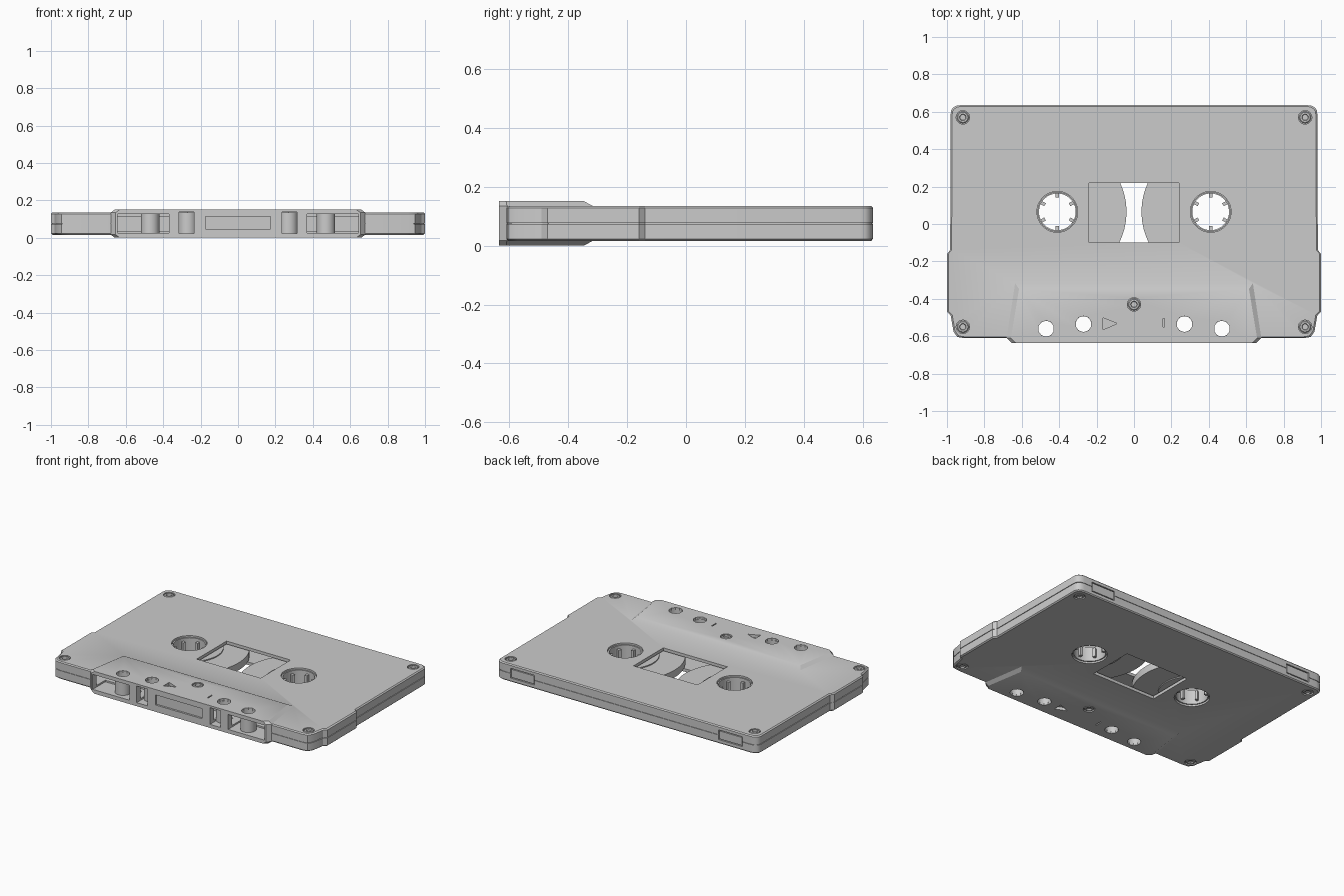
import bpy, bmesh, math

if "Cube" in bpy.data.objects:
    bpy.data.objects.remove(bpy.data.objects["Cube"])

C = 0.0765        # mid height of the seam
HB, HH = 0.0595, 0.0755   # half thickness of the body and of the thick head section
HUBX, HUBY = 0.41, 0.065


def finish(name, bm):
    bmesh.ops.recalc_face_normals(bm, faces=bm.faces)
    me = bpy.data.meshes.new(name)
    bm.to_mesh(me)
    bm.free()
    ob = bpy.data.objects.new(name, me)
    bpy.context.collection.objects.link(ob)
    return ob


def stack(name, outline, levels, pivot=(0, 0)):
    """Loft an outline through levels of (z, x scale, y scale) about a pivot."""
    bm = bmesh.new()
    px, py = pivot
    rings = [[bm.verts.new((px + (x - px) * sx, py + (y - py) * sy, z)) for x, y in outline]
             for z, sx, sy in levels]
    n = len(outline)
    for a, b in zip(rings, rings[1:]):
        for i in range(n):
            bm.faces.new((a[i], a[(i + 1) % n], b[(i + 1) % n], b[i]))
    bm.faces.new(rings[0][::-1])
    bm.faces.new(rings[-1])
    return finish(name, bm)


def circle(x, y, r, n):
    return [(x + r * math.cos(2 * math.pi * (i + .5) / n),
             y + r * math.sin(2 * math.pi * (i + .5) / n)) for i in range(n)]


def cyl(name, x, y, r, z0, z1, n=32):
    return stack(name, circle(x, y, r, n), [(z0, 1, 1), (z1, 1, 1)])


def box(name, x0, x1, y0, y1, z0, z1):
    return stack(name, [(x0, y0), (x1, y0), (x1, y1), (x0, y1)], [(z0, 1, 1), (z1, 1, 1)])


def lathe(name, x, y, profile, n, closed=True):
    """Revolve (radius, z) points about a vertical axis."""
    bm = bmesh.new()
    rings = [[bm.verts.new((px, py, z)) for px, py in circle(x, y, r, n)] for r, z in profile]
    pairs = list(zip(rings, rings[1:] + rings[:1])) if closed else list(zip(rings, rings[1:]))
    for a, b in pairs:
        for i in range(n):
            bm.faces.new((a[i], a[(i + 1) % n], b[(i + 1) % n], b[i]))
    if not closed:
        bm.faces.new(rings[0])
        bm.faces.new(rings[-1])
    return finish(name, bm)


def boolean(target, tool, op='DIFFERENCE'):
    m = target.modifiers.new("bool", 'BOOLEAN')
    m.operation, m.solver, m.object = op, 'EXACT', tool
    bpy.context.view_layer.objects.active = target
    bpy.ops.object.modifier_apply(modifier=m.name)
    bpy.data.objects.remove(tool, do_unlink=True)


def mirrored(half):
    return half + [(-x, y) for x, y in reversed(half)]


# Shell: body with seam groove, joined to the thicker head section
half = [(0.91, -0.61), (0.945, -0.604), (0.965, -0.575), (0.98, -0.49), (1.0, -0.47),
        (1.0, -0.16), (0.983, -0.14), (0.98, 0.59), (0.977, 0.61), (0.968, 0.622),
        (0.952, 0.632), (0.93, 0.635)]
g = 0.994
shell = stack("shell", mirrored(half), [
    (C - HB, .992, .99), (C - HB + .007, 1, 1), (C - .002, 1, 1), (C - .002, g, g),
    (C + .002, g, g), (C + .002, 1, 1), (C + HB - .007, 1, 1), (C + HB, .992, .99)])
head_half = [(0.655, -0.635), (0.682, -0.608), (0.637, -0.315)]
T = HB - .001
boolean(shell, stack("head", mirrored(head_half), [
    (C - HH, .965, .9), (C - T, 1, 1), (C + T, 1, 1), (C + HH, .965, .9)],
    pivot=(0, -0.635)), 'UNION')

# Hollow interior and central window
boolean(shell, box("c", -.945, .945, -.595, .6, C - .039, C + .039))
boolean(shell, box("c", -.24, .24, -.1, .22, -1, 1))

# Front recess and openings, hub holes, guide holes, rear tab notches
boolean(shell, box("c", -.175, .175, -.7, -.622, .047, .115))
guides = [(.47, -.56), (.27, -.535)]
for s in (-1, 1):
    for a, b, z0, z1 in ((.37, .645, .027, .128), (.235, .315, .025, .138)):
        boolean(shell, box("c", min(s * a, s * b), max(s * a, s * b), -.7, -.5, z0, z1))
    boolean(shell, cyl("c", s * HUBX, HUBY, .109, -1, 1, 40))
    for x, y in guides:
        boolean(shell, cyl("c", s * x, y, .043, -1, 1, 10))
    boolean(shell, box("c", s * .78 - .09, s * .78 + .09, .62, .7, C - .033, C + .033))

# Shallow side marks and screw recesses on both faces
screws = [(sx * .915, y, HB) for sx in (-1, 1) for y in (.57, -.55)] + [(0, -.43, HH)]
for s in (-1, 1):
    z0, z1 = sorted((C + s * (HH - .02), C + s * .2))
    boolean(shell, stack("c", [(-.165 * s, -.502), (-.165 * s, -.565), (-.09 * s, -.532)],
                         [(z0, 1, 1), (z1, 1, 1)]))
    boolean(shell, box("c", s * .158 - .004, s * .158 + .004, -.55, -.505, z0, z1))
    for x, y, h in screws:
        z0, z1 = sorted((C + s * (h - .012), C + s * .2))
        boolean(shell, cyl("c", x, y, .036, z0, z1, 24))
parts = [shell]

# Screws with rounded heads and six-sided sockets
for s in (-1, 1):
    for x, y, h in screws:
        prof = [(.032, -.014), (.032, -.006), (.027, -.001), (.018, 0), (.015, -.008), (.001, -.008)]
        parts.append(lathe("screw", x, y, [(r, C + s * (h + d)) for r, d in prof], 18, False))

# Inner wall behind the front openings
parts.append(box("inner_wall", -.68, .68, -.475, -.465, C - .04, C + .04))

for s in (-1, 1):
    # Drive hub: toothed collar with wide flange
    parts.append(lathe("hub", s * HUBX, HUBY, [
        (.098, C - .05), (.106, C - .05), (.106, C - .032), (.21, C - .032),
        (.21, C + .032), (.106, C + .032), (.106, C + .05), (.098, C + .05)], 48))
    for i in range(6):
        a = math.radians(30 + 60 * i)
        t = box("hub_tooth", .076, .101, -.009, .009, -.03, .03)
        t.location, t.rotation_euler = (s * HUBX, HUBY, C), (0, 0, a)
        parts.append(t)
    # Wound tape
    parts.append(lathe("tape_reel", s * HUBX, HUBY, [
        (.205, C - .025), (.37, C - .025), (.37, C + .025), (.205, C + .025)], 64))
    # Tubes lining the guide holes
    for x, y in guides:
        parts.append(lathe("guide_tube", s * x, y, [
            (.042, C - .06), (.05, C - .06), (.05, C + .06), (.042, C + .06)], 20))
    # Rear protection tab
    parts.append(box("rear_tab", s * .78 - .084, s * .78 + .084, .61, .634, C - .027, C + .027))

# Smooth shading with sharp edges kept
bpy.ops.object.select_all(action='DESELECT')
for p in parts:
    p.select_set(True)
bpy.context.view_layer.objects.active = shell
bpy.ops.object.shade_smooth_by_angle(angle=math.radians(30))
# Rest the model on the ground plane
for p in parts:
    p.location.z -= C - HH
